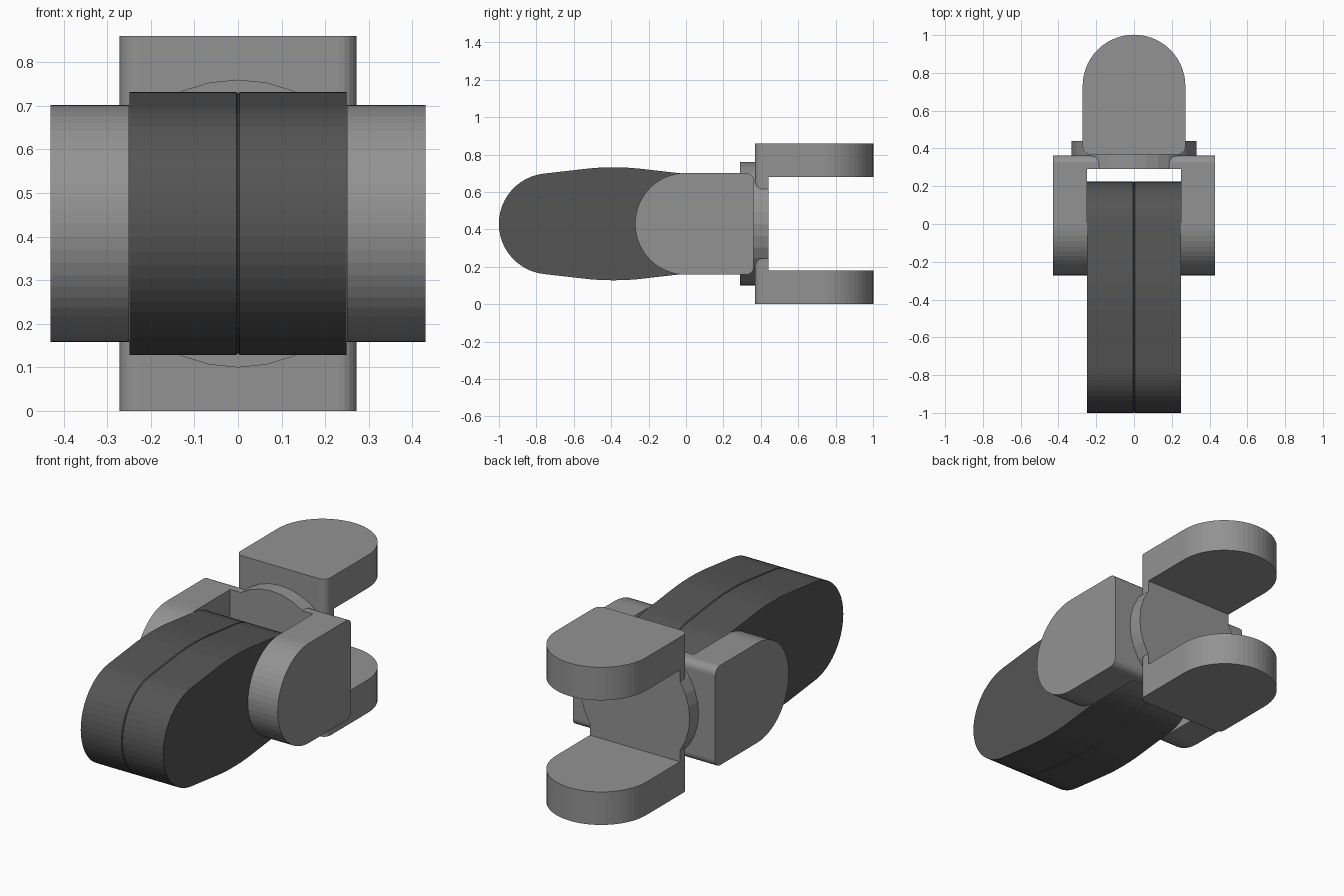
import bpy, bmesh
from math import sin, cos, radians
from mathutils import Vector

if "Cube" in bpy.data.objects:
    bpy.data.objects.remove(bpy.data.objects["Cube"])

ZC = 0.43      # height of the joint axis
YC = 0.365     # plane between the two forks


def prism(name, profile, axis, a, b):
    """Extrude a closed 2D profile from a to b along x, y or z."""
    place = {'x': lambda u, v, t: (t, u, v),
             'y': lambda u, v, t: (u, t, v),
             'z': lambda u, v, t: (v, u, t)}[axis]
    bm = bmesh.new()
    face = bm.faces.new([bm.verts.new(place(u, v, a)) for u, v in profile])
    ext = bmesh.ops.extrude_face_region(bm, geom=[face])
    shift = Vector(place(0, 0, b - a))
    for e in ext['geom']:
        if isinstance(e, bmesh.types.BMVert):
            e.co += shift
    bmesh.ops.recalc_face_normals(bm, faces=bm.faces)
    mesh = bpy.data.meshes.new(name)
    bm.to_mesh(mesh)
    bm.free()
    ob = bpy.data.objects.new(name, mesh)
    bpy.context.collection.objects.link(ob)
    return ob


def arc(cu, cv, r, start, end, n):
    return [(cu + r * cos(radians(start + (end - start) * i / n)),
             cv + r * sin(radians(start + (end - start) * i / n))) for i in range(n + 1)]


def rect(u0, u1, v0, v1):
    return [(u0, v0), (u1, v0), (u1, v1), (u0, v1)]


def paint(ob, name, grey):
    mat = bpy.data.materials.get(name) or bpy.data.materials.new(name)
    mat.diffuse_color = (grey, grey, grey, 1)
    mat.use_nodes = True
    mat.node_tree.nodes["Principled BSDF"].inputs["Base Color"].default_value = mat.diffuse_color
    ob.data.materials.append(mat)


def boolean(target, tool, op):
    mod = target.modifiers.new(op, 'BOOLEAN')
    mod.operation, mod.object, mod.solver = op, tool, 'EXACT'
    bpy.context.view_layer.objects.active = target
    bpy.ops.object.modifier_apply(modifier=mod.name)
    bpy.data.objects.remove(tool)


def fork_profile(vc):
    """Rounded nose at -y, small rounded corners at the joint plane."""
    r, back, f = 0.272, YC - 0.003, 0.04
    return (arc(0, vc, r, 90, 270, 28)
            + arc(back - f, vc - r + f, f, 270, 360, 5)
            + arc(back - f, vc + r - f, f, 0, 90, 5))


# Swivel disc joining the two forks
body = prism("double_fork_joint", arc(0, ZC, 0.33, 0, 348.75, 31), 'y', 0.29, 0.44)

# Front fork (side lugs) and rear fork (top and bottom lugs, turned 90 degrees)
front = prism("front_fork", fork_profile(ZC), 'x', -0.43, 0.43)
rear = prism("rear_fork", [(2 * YC - u, v) for u, v in fork_profile(0)], 'z', 0, 0.86)
# Slots between the lugs
boolean(front, prism("front_slot", rect(-0.5, 0.29, -0.2, 1.1), 'x', -0.25, 0.25), 'DIFFERENCE')
boolean(rear, prism("rear_slot", rect(0.44, 1.3, -0.6, 0.6), 'z', 0.18, 0.68), 'DIFFERENCE')
boolean(body, front, 'UNION')
boolean(body, rear, 'UNION')
paint(body, "mid_grey", 0.29)

# Dark link bar made of two plates, slightly bulged in the middle
crown = [(0.13, 0.296), (0.065, 0.301), (0, 0.302)]
right_end = arc(0.3425, 0, 0.27, -83.5, 83.5, 24)
half = right_end + crown
half += [(-u, v) for u, v in reversed(crown[:-1])]
half += [(-u, v) for u, v in reversed(right_end)]
half += [(-u, -v) for u, v in crown] + [(u, -v) for u, v in reversed(crown[:-1])]
for side, name in ((-1, "link_plate_left"), (1, "link_plate_right")):
    plate = prism(name, [(u - 0.388, v + ZC) for u, v in half], 'x', 0, side * 0.249)
    paint(plate, "dark_grey", 0.09)
    # Chamfer only the inner rim, which leaves a fine seam groove
    me = plate.data
    weight = me.attributes.new("bevel_weight_edge", 'FLOAT', 'EDGE')
    for e in me.edges:
        weight.data[e.index].value = float(all(abs(me.vertices[i].co.x) < 1e-4 for i in e.vertices))
    bev = plate.modifiers.new("seam", 'BEVEL')
    bev.width, bev.segments, bev.limit_method = 0.004, 1, 'WEIGHT'
